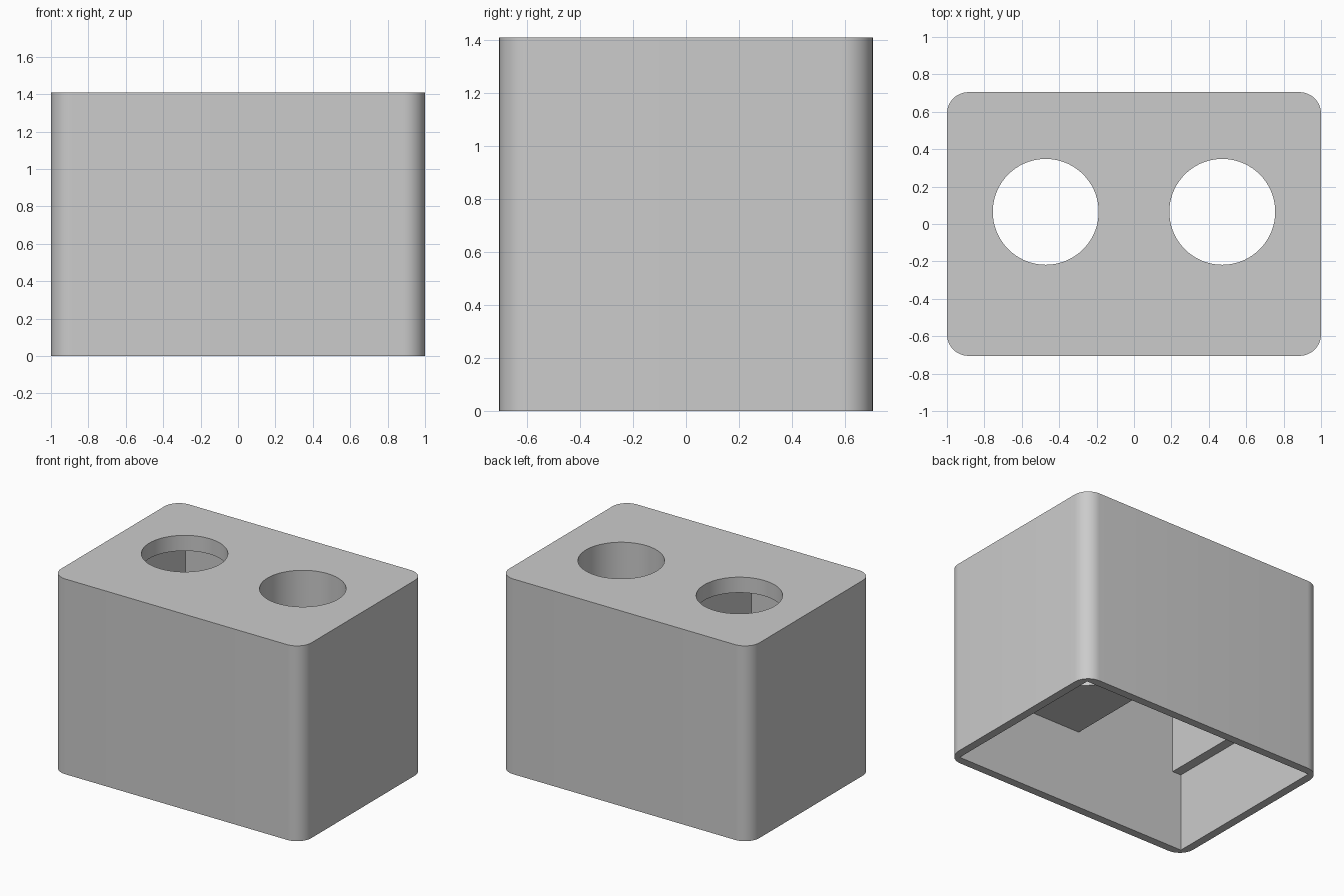
import bpy
import bmesh

if "Cube" in bpy.data.objects:
    bpy.data.objects.remove(bpy.data.objects["Cube"], do_unlink=True)

DEPTH, HEIGHT = 1.41, 1.41
WALL, CORNER = 0.059, 0.115
LEDGE_Z, POCKET_TOP = 0.565, HEIGHT - 0.112
HOLE_X, HOLE_Y, HOLE_R = 0.472, 0.065, 0.283

grey = bpy.data.materials.new("plain grey")
grey.use_nodes = True
grey.diffuse_color = (0.6, 0.6, 0.6, 1)
grey.node_tree.nodes["Principled BSDF"].inputs["Base Color"].default_value = (0.6, 0.6, 0.6, 1)


def make_object(name, bm):
    bmesh.ops.recalc_face_normals(bm, faces=bm.faces)
    mesh = bpy.data.meshes.new(name)
    bm.to_mesh(mesh)
    bm.free()
    mesh.materials.append(grey)
    obj = bpy.data.objects.new(name, mesh)
    bpy.context.collection.objects.link(obj)
    return obj


def cut(target, cutter):
    mod = target.modifiers.new("cut", "BOOLEAN")
    mod.operation = "DIFFERENCE"
    mod.solver = "EXACT"
    mod.object = cutter
    bpy.context.view_layer.objects.active = target
    bpy.ops.object.modifier_apply(modifier=mod.name)
    bpy.data.objects.remove(cutter, do_unlink=True)


# Outer block with rounded upright edges
bm = bmesh.new()
bmesh.ops.create_cube(bm, size=1)
for v in bm.verts:
    v.co = (v.co.x * 2, v.co.y * DEPTH, (v.co.z + 0.5) * HEIGHT)
upright = [e for e in bm.edges if abs(e.verts[0].co.z - e.verts[1].co.z) > 1]
bmesh.ops.bevel(bm, geom=upright, offset=CORNER, segments=12, profile=0.5, affect="EDGES")
housing = make_object("housing", bm)

# Stepped hollow: wide open bottom and a tall pocket on one side
inner = 1 - WALL
pocket = (-0.871, -0.072)
profile = [(-inner, -0.2), (inner, -0.2), (inner, LEDGE_Z),
           (pocket[1], LEDGE_Z), (pocket[1], POCKET_TOP),
           (pocket[0], POCKET_TOP), (pocket[0], LEDGE_Z), (-inner, LEDGE_Z)]
half = DEPTH / 2 - WALL
bm = bmesh.new()
face = bm.faces.new([bm.verts.new((x, -half, z)) for x, z in profile])
extruded = bmesh.ops.extrude_face_region(bm, geom=[face])["geom"]
bmesh.ops.translate(bm, vec=(0, 2 * half, 0),
                    verts=[g for g in extruded if isinstance(g, bmesh.types.BMVert)])
cut(housing, make_object("hollow_cutter", bm))

# Round holes through the top
for side in (-1, 1):
    bm = bmesh.new()
    bmesh.ops.create_cone(bm, cap_ends=True, segments=72, radius1=HOLE_R,
                          radius2=HOLE_R, depth=1.5)
    bmesh.ops.translate(bm, vec=(side * HOLE_X, HOLE_Y, 1.0), verts=bm.verts)
    cut(housing, make_object("hole_cutter", bm))

bpy.ops.object.select_all(action="DESELECT")
housing.select_set(True)
bpy.context.view_layer.objects.active = housing
bpy.ops.object.shade_smooth_by_angle()
